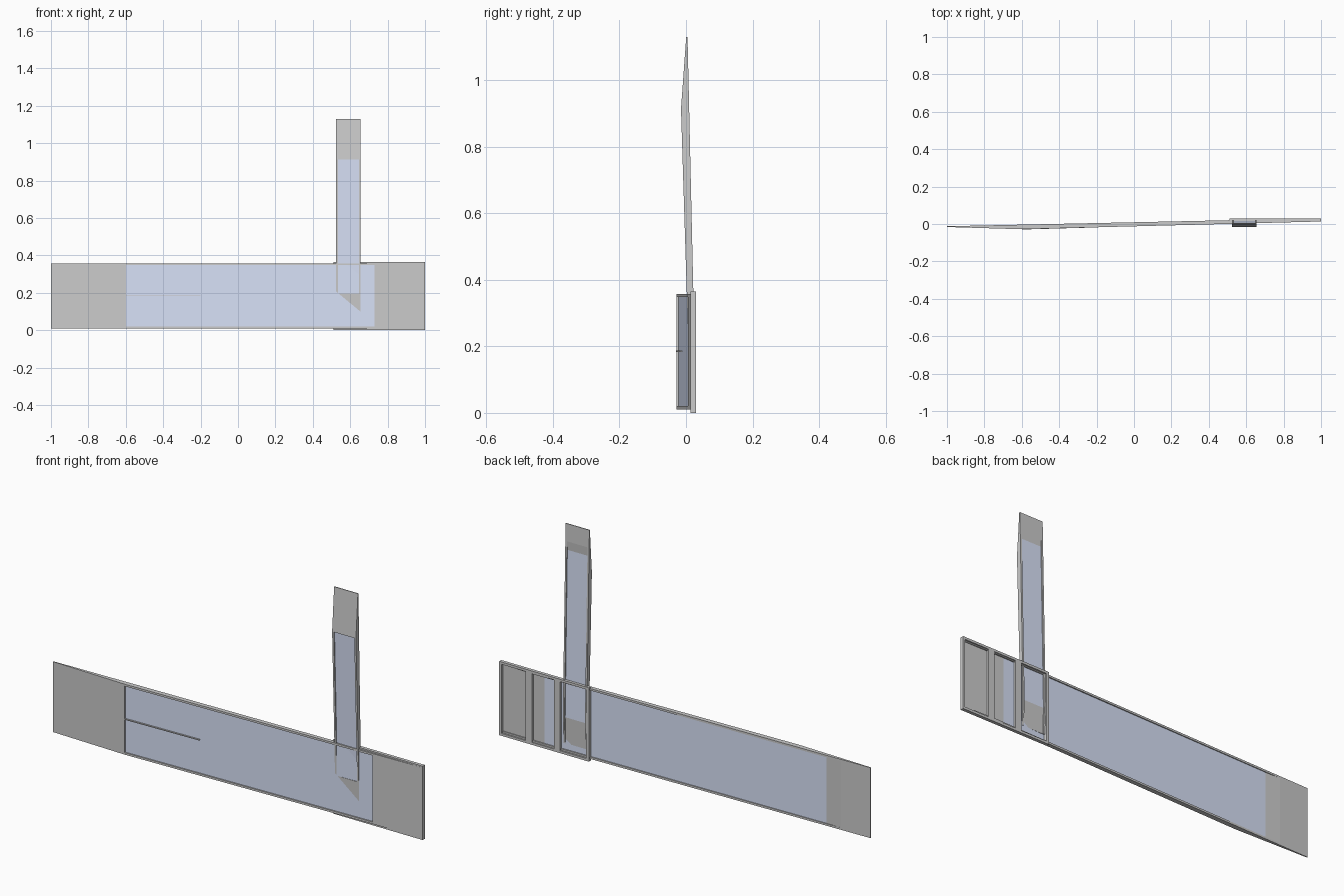
import bpy, bmesh

if "Cube" in bpy.data.objects:
    bpy.data.objects.remove(bpy.data.objects["Cube"])

blue = bpy.data.materials.new("pale_blue")
blue.diffuse_color = (0.70, 0.77, 0.95, 1)
blue.use_nodes = True
blue.node_tree.nodes["Principled BSDF"].inputs["Base Color"].default_value = blue.diffuse_color


def prism(name, profile, w0, w1, place, mat=None):
    """Extrude a (length, thickness) profile across the width, then place it."""
    bm = bmesh.new()
    a = [bm.verts.new(place(t, y, w0)) for t, y in profile]
    b = [bm.verts.new(place(t, y, w1)) for t, y in profile]
    n = len(profile)
    bm.faces.new(a)
    bm.faces.new(b[::-1])
    for i in range(n):
        j = (i + 1) % n
        bm.faces.new((a[j], a[i], b[i], b[j]))
    bmesh.ops.recalc_face_normals(bm, faces=bm.faces)
    me = bpy.data.meshes.new(name)
    bm.to_mesh(me)
    bm.free()
    ob = bpy.data.objects.new(name, me)
    bpy.context.collection.objects.link(ob)
    if mat:
        me.materials.append(mat)
    return ob


def front(t):
    return -0.028 + (t + 0.6) * 0.0415 / 1.6


def back(t):
    return -0.012 + (t + 1) * 0.0213


REC = 0.006  # panel recess


def plank(prefix, w0, w1, rail, place):
    # side rails follow the whole outline
    outline = [(-1, -0.016), (-0.6, front(-0.6)), (1, front(1)), (1, 0.021),
               (0.8, back(0.8)), (-0.84, back(-0.84)), (-1, -0.012)]
    prism(prefix + "_rail_a", outline, w0, w0 + rail, place)
    prism(prefix + "_rail_b", outline, w1 - rail, w1, place)
    i0, i1 = w0 + rail, w1 - rail
    # tapered tip
    prism(prefix + "_tip", [(-1, -0.016), (-0.6, front(-0.6)), (-0.6, front(-0.6) + REC),
                            (-0.76, back(-0.76) - 0.004), (-0.84, back(-0.84)),
                            (-1, -0.012)], i0, i1, place)
    # recessed panel
    prism(prefix + "_panel", [(-0.6, front(-0.6) + REC), (0.73, front(0.73) + REC),
                              (0.76, back(0.76) - REC), (-0.76, back(-0.76) - 0.004)],
          i0, i1, place, blue)
    # butt end
    prism(prefix + "_butt", [(0.73, front(0.73)), (1, front(1)), (1, 0.018),
                             (0.76, back(0.76) - REC), (0.73, front(0.73) + REC)],
          i0, i1, place)


def lying(t, y, w):
    return (t, y, w)


def standing(t, y, w):
    return (w, y + 0.013 - 0.009 * (t + 0.6), 1.13 - (t + 1) * 0.54)


plank("long_arm", 0.01, 0.358, 0.010, lying)
plank("upright_arm", 0.525, 0.655, 0.009, standing)

# back frame with three windows
def box(name, x0, x1, z0, z1, y0=0.0135, y1=0.03):
    prism(name, [(x0, y0), (x1, y0), (x1, y1), (x0, y1)], z0, z1, lying)


for i, (x0, x1) in enumerate([(0.51, 0.525), (0.668, 0.70), (0.82, 0.855), (0.988, 1.0)]):
    box(f"frame_bar_{i}", x0, x1, 0.012, 0.353)
box("frame_bottom", 0.51, 1.0, 0.0, 0.012)
box("frame_top", 0.51, 1.0, 0.353, 0.365)

# thin raised ridge on the front
prism("ridge", [(-0.6, -0.0295), (-0.2, -0.0182), (-0.2, -0.01), (-0.6, -0.02)],
      0.183, 0.187, lying)
